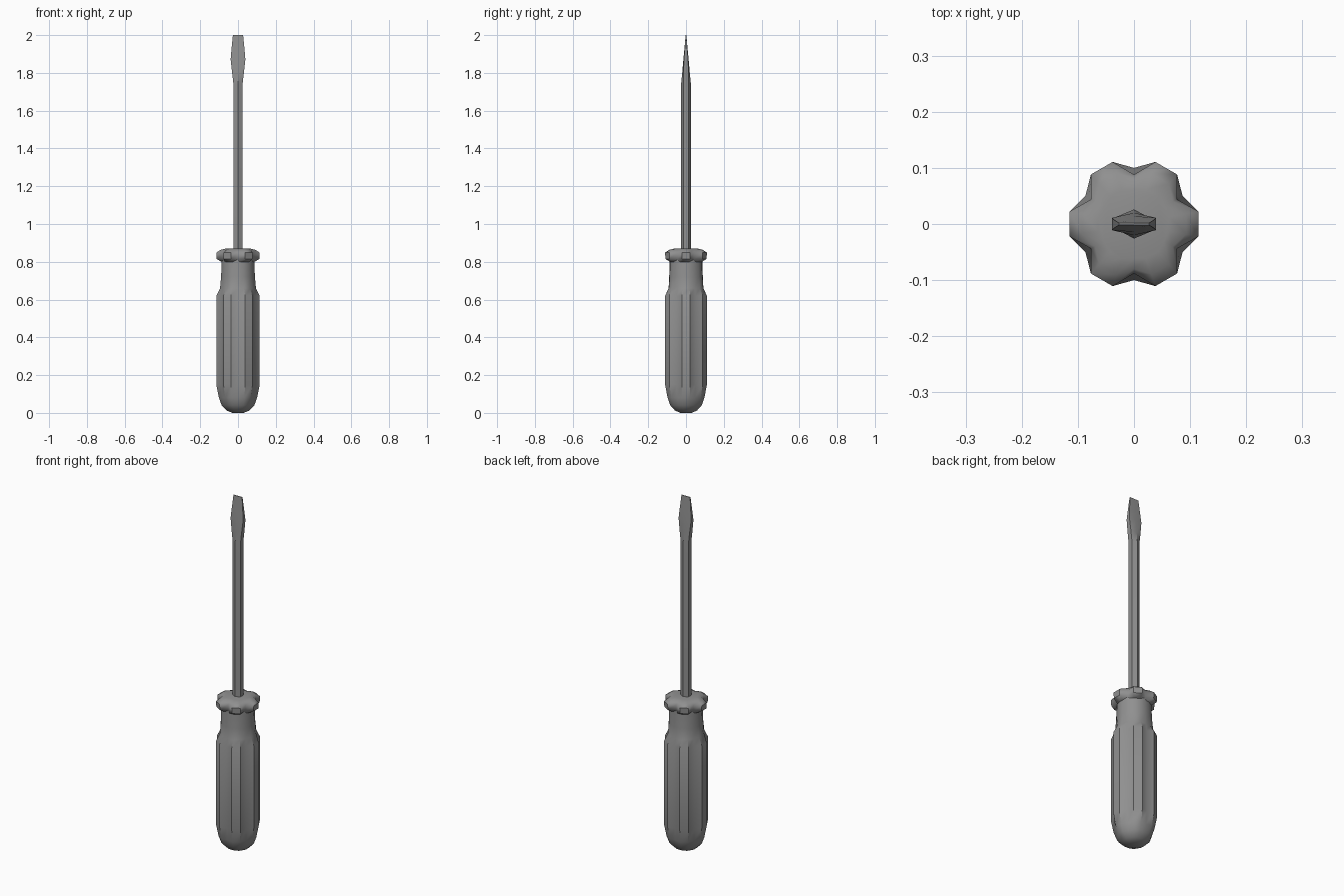
import bpy, bmesh
from math import cos, sin, radians

cube = bpy.data.objects.get("Cube")
if cube:
    bpy.data.objects.remove(cube, do_unlink=True)

grey = bpy.data.materials.new("dark_grey")
grey.use_nodes = True
colour = (0.28, 0.28, 0.28, 1)
grey.diffuse_color = colour
grey.node_tree.nodes["Principled BSDF"].inputs["Base Color"].default_value = colour


def loft(name, rings, angle):
    """Skin a closed tube through equal-length rings of points and cap both ends."""
    bm = bmesh.new()
    loops = [[bm.verts.new(p) for p in ring] for ring in rings]
    n = len(loops[0])
    for low, high in zip(loops, loops[1:]):
        for i in range(n):
            j = (i + 1) % n
            bm.faces.new((low[i], low[j], high[j], high[i]))
    bm.faces.new(loops[0][::-1])
    bm.faces.new(loops[-1])
    bmesh.ops.recalc_face_normals(bm, faces=bm.faces)
    mesh = bpy.data.meshes.new(name)
    bm.to_mesh(mesh)
    bm.free()
    mesh.materials.append(grey)
    obj = bpy.data.objects.new(name, mesh)
    bpy.context.collection.objects.link(obj)
    bpy.ops.object.select_all(action="DESELECT")
    obj.select_set(True)
    bpy.context.view_layer.objects.active = obj
    bpy.ops.object.shade_smooth_by_angle(angle=radians(angle))
    return obj


def lobed_ring(z, lobe, notch):
    """Six flat-topped lobes separated by V-shaped notches."""
    points = []
    for k in range(6):
        for offset, r in ((-11, lobe), (11, lobe), (30, notch)):
            a = radians(60 * k + offset)
            points.append((r * cos(a), r * sin(a), z))
    return points


def hex_ring(z, half_width, half_depth, corner_depth):
    """Hexagon with flat left and right sides."""
    w, d, c = half_width, half_depth, corner_depth
    return [(x, y, z) for x, y in ((w, -c), (w, c), (0, d), (-w, c), (-w, -c), (0, -d))]


# Grip: rounded butt, fluted body and round neck (height, lobe radius, notch radius)
grip_profile = [
    (0.0, 0.03, 0.029), (0.012, 0.06, 0.058), (0.04, 0.088, 0.083),
    (0.08, 0.103, 0.094), (0.15, 0.117, 0.1), (0.62, 0.117, 0.1),
    (0.66, 0.097, 0.092), (0.72, 0.091, 0.089), (0.81, 0.088, 0.086),
]
loft("grip", [lobed_ring(*p) for p in grip_profile], 35)

# Collar: lobed guard at the top of the grip
collar_profile = [
    (0.797, 0.085, 0.08), (0.815, 0.115, 0.088), (0.848, 0.117, 0.088),
    (0.863, 0.095, 0.08), (0.87, 0.065, 0.062),
]
loft("collar", [lobed_ring(*p) for p in collar_profile], 45)

# Shaft and flattened blade (height, half width, half depth, corner depth)
shaft_profile = [
    (0.86, 0.024, 0.026, 0.013), (1.74, 0.024, 0.026, 0.013),
    (1.8, 0.031, 0.02, 0.013), (1.87, 0.039, 0.014, 0.011),
    (1.92, 0.035, 0.009, 0.007), (2.0, 0.027, 0.002, 0.002),
]
loft("shaft_and_blade", [hex_ring(*p) for p in shaft_profile], 35)
